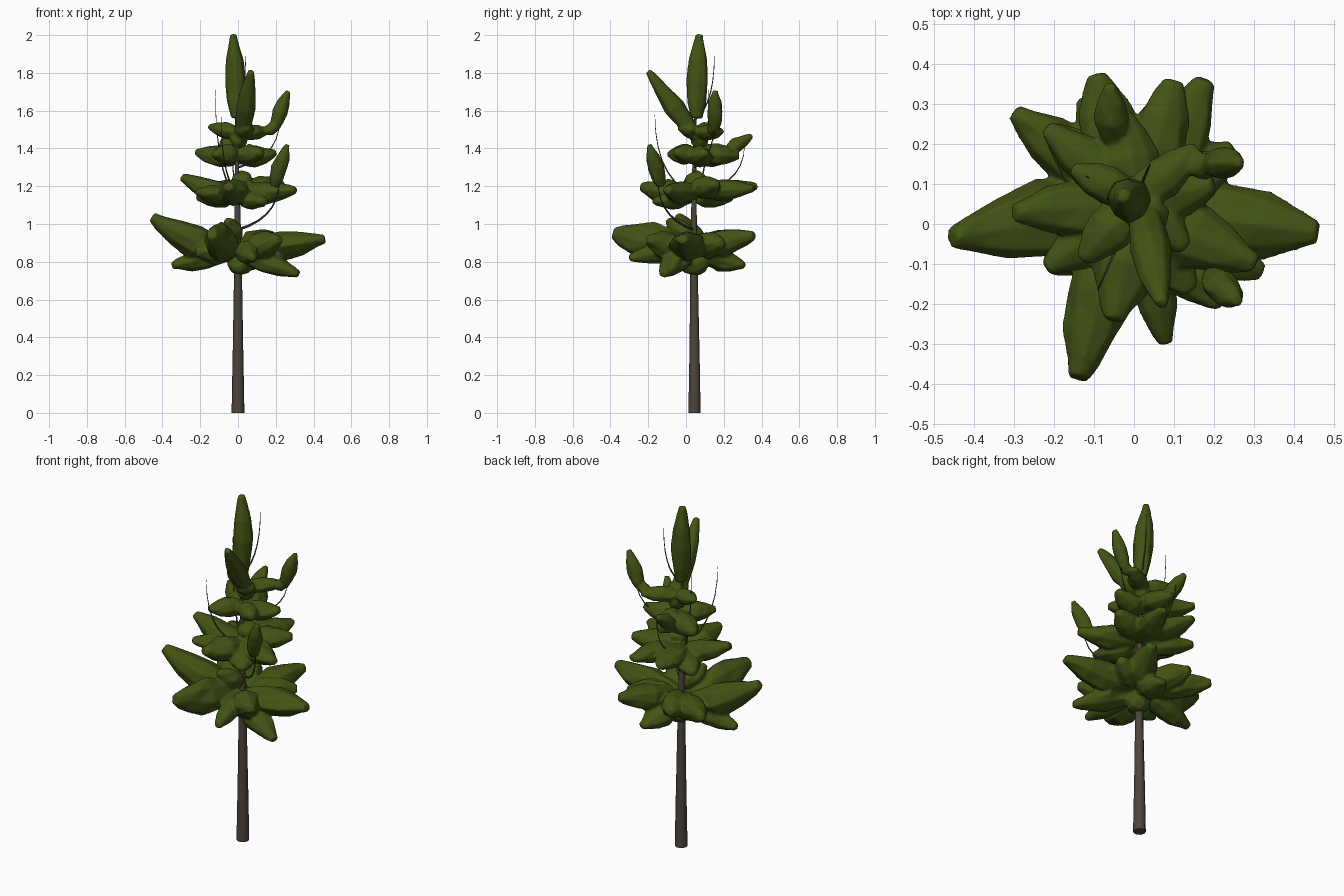
import bpy, bmesh, math, random
from mathutils import Vector

random.seed(4)


def material(name, col):
    m = bpy.data.materials.new(name)
    m.diffuse_color = (*col, 1)
    return m


green = material("needles", (0.055, 0.088, 0.007))
brown = material("bark", (0.075, 0.06, 0.046))


def finish(bm, name, mat):
    bmesh.ops.recalc_face_normals(bm, faces=bm.faces)
    me = bpy.data.meshes.new(name)
    bm.to_mesh(me)
    bm.free()
    ob = bpy.data.objects.new(name, me)
    bpy.context.collection.objects.link(ob)
    me.materials.append(mat)
    return ob


def smooth(ob, angle):
    bpy.ops.object.select_all(action='DESELECT')
    ob.select_set(True)
    bpy.context.view_layer.objects.active = ob
    bpy.ops.object.shade_smooth_by_angle(angle=math.radians(angle))


def skin(bm, centres, radii, sides, jitter=0.0):
    """Loft elliptical rings (half width, half height) along a path."""
    pts = [Vector(c) for c in centres]
    rings = []
    for i, p in enumerate(pts):
        d = (pts[min(i + 1, len(pts) - 1)] - pts[max(i - 1, 0)]).normalized()
        side = d.cross(Vector((0, 0, 1)))
        side = side.normalized() if side.length > 0.1 else Vector((1, 0, 0))
        up = side.cross(d).normalized()
        rw, rh = radii[i]
        ring = []
        for k in range(sides):
            a = 2 * math.pi * k / sides
            j = 1 + random.uniform(-jitter, jitter)
            ring.append(bm.verts.new(p + side * rw * j * math.cos(a) + up * rh * j * math.sin(a)))
        rings.append(ring)
    for a, b in zip(rings, rings[1:]):
        for k in range(sides):
            n = (k + 1) % sides
            bm.faces.new((a[k], a[n], b[n], b[k]))
    bm.faces.new(rings[0])
    bm.faces.new(rings[-1])


PROFILE = ((0, .55), (.2, .85), (.45, 1), (.7, .8), (.9, .48), (1, .3))


def lobe(bm, base, tip, w, h, sag=0.0):
    b, t = Vector(base), Vector(tip)
    path = [b.lerp(t, u) - Vector((0, 0, sag * math.sin(math.pi * u))) for u, _ in PROFILE]
    skin(bm, path, [(w * s, h * s) for _, s in PROFILE], 8, 0.12)


def foliage(name, lobes, thick=1.0):
    """Needle clumps fused into one soft mass."""
    bm = bmesh.new()
    for base, tip, w, h, *sag in lobes:
        lobe(bm, base, tip, w, h * thick, *sag)
    ob = finish(bm, name, green)
    m = ob.modifiers.new("fuse", 'REMESH')
    m.mode, m.voxel_size, m.use_smooth_shade = 'VOXEL', 0.008, True
    s = ob.modifiers.new("soften", 'SMOOTH')
    s.factor, s.iterations = 0.5, 2


# Trunk: two stepped, tapering sections
bm = bmesh.new()
skin(bm, [(0, .045, 0), (0, .045, .33)], [(.034, .034), (.028, .028)], 10)
skin(bm, [(0, .045, .32), (0, .042, .8), (-.004, .042, 1.2), (-.01, .05, 1.62)],
     [(.028, .028), (.02, .02), (.013, .013), (.005, .005)], 10)
smooth(finish(bm, "trunk", brown), 40)

# Bottom tier
foliage("foliage_bottom", [
    ((-.04, .04, .85), (-.455, -.035, 1.035), .1, .07, .03),
    ((-.03, .06, .85), (-.35, .03, .78), .07, .05),
    ((.04, .03, .87), (.46, -.02, .92), .1, .06, .01),
    ((.02, .0, .85), (.32, -.12, .735), .08, .05),
    ((-.05, -.02, .88), (-.14, -.385, .95), .085, .085, .01),
    ((.02, .0, .87), (.08, -.3, .82), .06, .05),
    ((.05, -.02, .85), (.22, -.2, .92), .08, .06),
    ((-.03, .0, .87), (-.22, -.11, .85), .07, .06),
    ((-.03, .07, .87), (-.3, .28, .92), .075, .06),
    ((.04, .06, .87), (.18, .36, .94), .085, .06),
    ((.0, .08, .84), (.07, .31, .78), .08, .05),
    ((-.01, .07, .88), (-.12, .32, .92), .08, .06),
    ((.05, .06, .88), (.25, .19, .9), .08, .06),
    ((.02, .11, .81), (.0, -.02, .76), .07, .05),
    ((.0, .03, .93), (-.06, -.1, 1.02), .05, .045),
], 1.25)

# Middle tier
foliage("foliage_middle", [
    ((-.02, .05, 1.16), (-.3, .03, 1.25), .075, .055, .02),
    ((.02, .03, 1.16), (.305, -.1, 1.18), .08, .055),
    ((.0, .02, 1.16), (-.05, -.24, 1.2), .085, .06, .01),
    ((-.02, .03, 1.14), (-.22, -.11, 1.17), .07, .045),
    ((-.02, .07, 1.17), (-.095, .375, 1.2), .085, .05),
    ((.02, .06, 1.17), (.1, .36, 1.19), .08, .05),
    ((.02, .05, 1.18), (.24, .16, 1.21), .08, .055),
    ((-.03, .06, 1.14), (-.21, .24, 1.14), .075, .05),
    ((.03, .0, 1.13), (.14, -.17, 1.12), .07, .045),
    ((.0, .1, 1.22), (.05, .0, 1.24), .06, .05),
], 1.15)

# Upper tier
foliage("foliage_upper", [
    ((.01, .06, 1.36), (-.22, .24, 1.38), .07, .05, .01),
    ((.01, .07, 1.37), (-.03, .28, 1.36), .07, .05),
    ((.0, .05, 1.37), (.2, .1, 1.38), .07, .05, .02),
    ((.01, .05, 1.36), (.13, -.06, 1.38), .06, .045),
    ((.0, .05, 1.37), (-.13, -.09, 1.37), .06, .045),
    ((-.05, .2, 1.37), (-.06, .35, 1.47), .045, .035),
], 1.2)
foliage("foliage_crown", [
    ((.01, .06, 1.48), (-.155, .14, 1.515), .05, .04),
    ((.0, .06, 1.48), (.16, .19, 1.49), .055, .04),
    ((.02, .06, 1.49), (.05, -.04, 1.51), .055, .04),
    ((.14, .14, 1.49), (.22, .15, 1.52), .035, .03),
    ((.19, .15, 1.5), (.265, .155, 1.705), .045, .04),
    ((.02, .05, 1.46), (.07, -.2, 1.81), .055, .05),
    ((.03, .05, 1.43), (-.03, .1, 1.46), .055, .04),
], 1.1)

# Upright leader and side shoot
foliage("foliage_leader", [((-.005, .055, 1.56), (-.025, .07, 2.005), .056, .06)])
foliage("foliage_shoot", [((.19, -.13, 1.2), (.26, -.195, 1.42), .043, .045)])


# Bare upturned twigs
def twig(name, base, tip, r=.006):
    b, t = Vector(base), Vector(tip)
    path, radii = [], []
    for i in range(8):
        u = i / 7
        p = b.lerp(t, 1 - (1 - u) ** 2)
        p.z = b.z + (t.z - b.z) * (.45 * u + .55 * u * u)
        path.append(p)
        radii.append((r * (1 - .8 * u),) * 2)
    bm = bmesh.new()
    skin(bm, path, radii, 5)
    smooth(finish(bm, name, brown), 60)


twig("twig_top", (-.005, .045, 1.55), (.04, .15, 1.89))
twig("twig_left", (0, .045, 1.12), (-.12, .12, 1.71))
twig("twig_front", (0, .04, 1.15), (-.09, -.165, 1.58))
twig("twig_right", (0, .045, .97), (.22, -.15, 1.24), .008)
twig("twig_back", (0, .045, 1.15), (-.03, .31, 1.42))
twig("twig_upper", (0, .045, 1.3), (.22, .15, 1.55))
